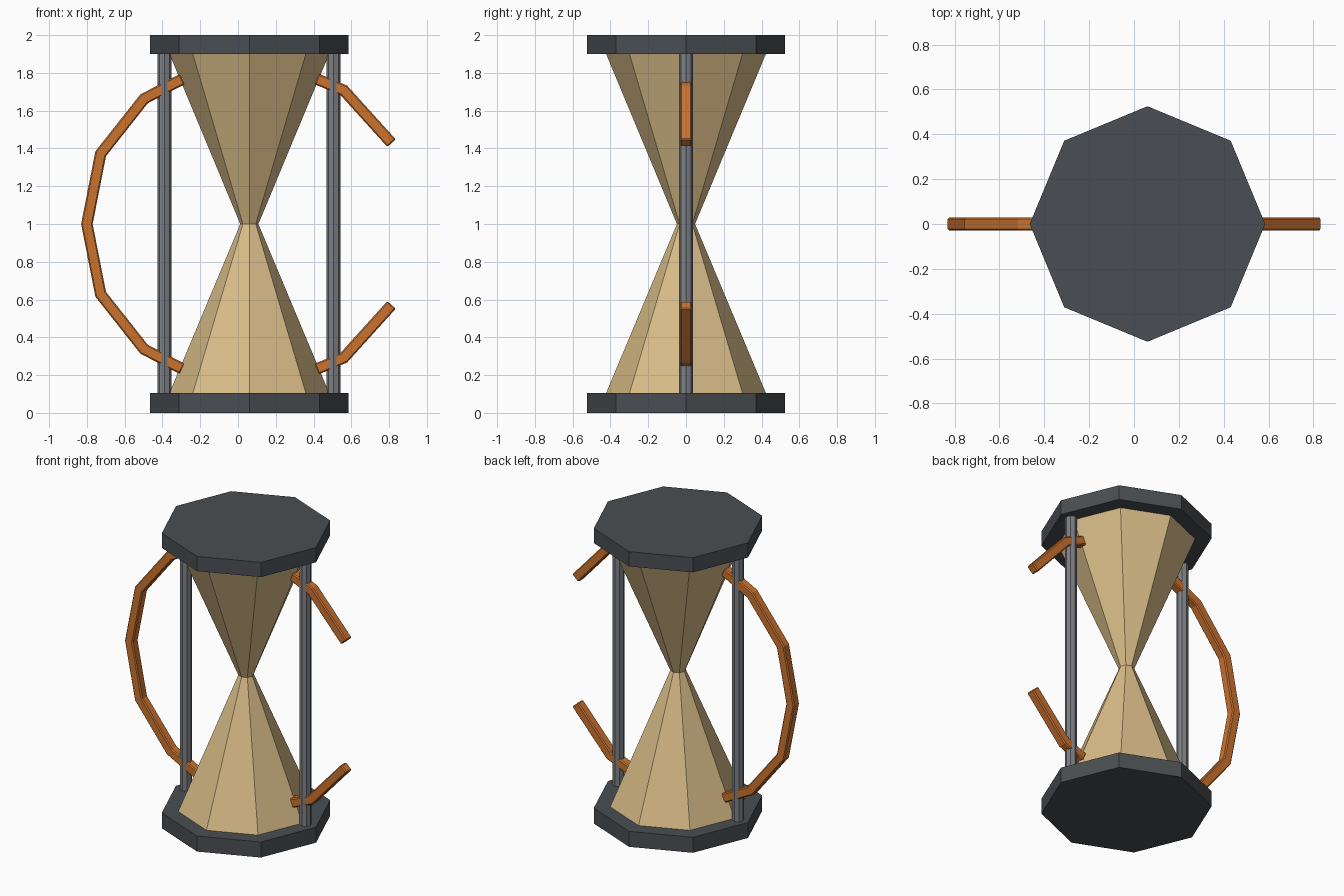
import bpy, bmesh, math
from mathutils import Vector

if "Cube" in bpy.data.objects:
    bpy.data.objects.remove(bpy.data.objects["Cube"])

CX = 0.06  # x of the hourglass axis


def material(name, rgb):
    m = bpy.data.materials.new(name)
    m.diffuse_color = (*rgb, 1)
    m.use_nodes = True
    m.node_tree.nodes["Principled BSDF"].inputs["Base Color"].default_value = m.diffuse_color
    return m


SLATE = material("dark slate", (0.068, 0.076, 0.084))
SAND = material("sand", (0.70, 0.51, 0.25))
STEEL = material("steel grey", (0.21, 0.215, 0.23))
COPPER = material("copper orange", (0.60, 0.17, 0.028))


def add_object(name, bm, mat):
    bmesh.ops.recalc_face_normals(bm, faces=bm.faces)
    me = bpy.data.meshes.new(name)
    bm.to_mesh(me)
    bm.free()
    me.materials.append(mat)
    ob = bpy.data.objects.new(name, me)
    bpy.context.collection.objects.link(ob)
    return ob


def octagon_solid(name, x, z0, z1, r0, r1, mat):
    """Eight-sided prism or cone with corners on the x and y axes."""
    bm = bmesh.new()
    rings = [[bm.verts.new((x + r * math.cos(i * math.pi / 4),
                            r * math.sin(i * math.pi / 4), z)) for i in range(8)]
             for z, r in ((z0, r0), (z1, r1))]
    for i in range(8):
        j = (i + 1) % 8
        bm.faces.new((rings[0][i], rings[0][j], rings[1][j], rings[1][i]))
    bm.faces.new(rings[0])
    bm.faces.new(rings[1])
    return add_object(name, bm, mat)


def bar(name, path, mat, half=0.03):
    """Square bar with mitred bends along a path of (x, z) points."""
    pts = [Vector(p) for p in path]
    bm = bmesh.new()
    rings = []
    for i, p in enumerate(pts):
        d0 = (p - pts[i - 1]).normalized() if i else (pts[1] - p).normalized()
        d1 = (pts[i + 1] - p).normalized() if i < len(pts) - 1 else d0
        t = (d0 + d1).normalized()
        n = Vector((-t.y, t.x)) * half / t.dot(d0)
        rings.append([bm.verts.new((p.x + s * n.x, y * half, p.y + s * n.y))
                      for s, y in ((-1, -1), (1, -1), (1, 1), (-1, 1))])
    for a, b in zip(rings, rings[1:]):
        for k in range(4):
            m = (k + 1) % 4
            bm.faces.new((a[k], a[m], b[m], b[k]))
    bm.faces.new(rings[0])
    bm.faces.new(rings[-1])
    ob = add_object(name, bm, mat)
    # Small chamfer on the long edges and ends
    bev = ob.modifiers.new("chamfer", "BEVEL")
    bev.width = 0.007
    bev.segments = 1
    bev.limit_method = 'ANGLE'
    bev.angle_limit = math.radians(60)
    return ob


# End plates
octagon_solid("base_plate", CX, 0, 0.105, 0.525, 0.525, SLATE)
octagon_solid("top_plate", CX, 1.9, 2.0, 0.525, 0.525, SLATE)

# Sand bulbs
octagon_solid("lower_bulb", CX, 0.10, 1.0, 0.425, 0.048, SAND)
octagon_solid("upper_bulb", CX, 1.0, 1.905, 0.048, 0.425, SAND)

# Support posts
for side, x in (("left", -0.39), ("right", 0.505)):
    octagon_solid(side + "_post", x, 0.1, 1.905, 0.037, 0.037, STEEL)

# Closed handle on the left
upper = [(-0.295, 1.767), (-0.497, 1.663), (-0.727, 1.372)]
bar("left_handle", upper + [(-0.80, 1.0)] + [(x, 2 - z) for x, z in reversed(upper)], COPPER)

# Broken handle stubs on the right
stub = [(0.416, 1.768), (0.56, 1.708), (0.813, 1.428)]
bar("upper_right_stub", stub, COPPER)
bar("lower_right_stub", [(x, 2 - z) for x, z in stub], COPPER)
